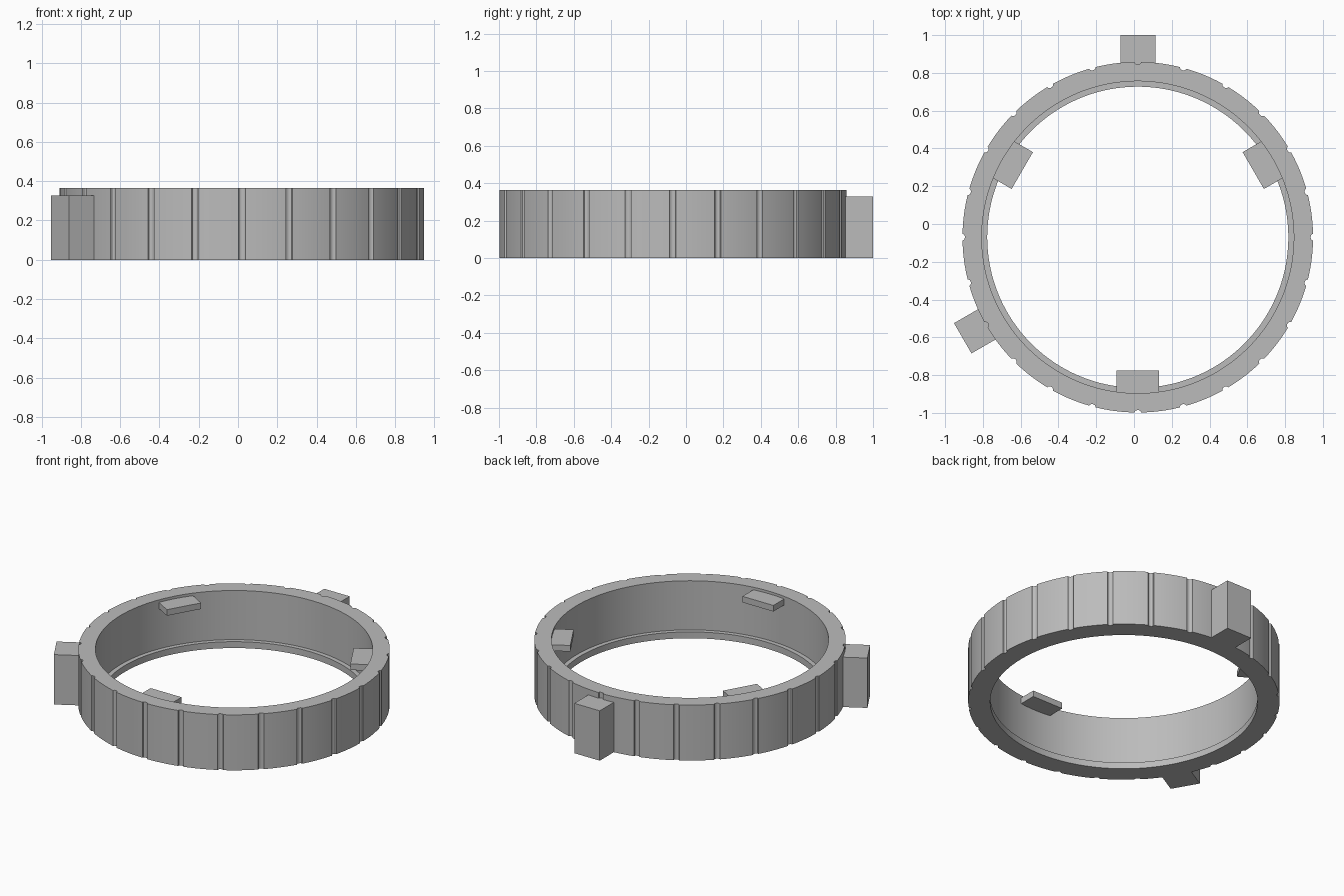
import bpy
import bmesh
from math import radians, cos, sin, sqrt
from mathutils import Matrix

if "Cube" in bpy.data.objects:
    bpy.data.objects.remove(bpy.data.objects["Cube"], do_unlink=True)

CENTER_X, CENTER_Y = 0.02, -0.07
OUTER, INNER, LIP = 0.928, 0.826, 0.797
HEIGHT, LEDGE = 0.365, 0.042
GROOVES = 24
GROOVE_HALF, GROOVE_DEPTH = 0.0175, 0.013

grey = bpy.data.materials.new("plain_grey")
grey.use_nodes = True
colour = (0.5, 0.5, 0.5, 1)
grey.diffuse_color = colour
grey.node_tree.nodes["Principled BSDF"].inputs["Base Color"].default_value = colour


def finish(name, bm):
    bmesh.ops.recalc_face_normals(bm, faces=bm.faces)
    mesh = bpy.data.meshes.new(name)
    bm.to_mesh(mesh)
    bm.free()
    mesh.materials.append(grey)
    obj = bpy.data.objects.new(name, mesh)
    obj.location = (CENTER_X, CENTER_Y, 0)
    bpy.context.collection.objects.link(obj)
    return obj


# Ring: a stepped cross-section swept round, with rounded grooves outside
def ring():
    bm = bmesh.new()
    step = radians(360 / GROOVES)
    half = GROOVE_HALF / OUTER
    groove = [(half * t, GROOVE_DEPTH * sqrt(1 - t * t))
              for t in (-1, -0.85, -0.5, 0, 0.5, 0.85, 1)]
    arc = [(half + (step - 2 * half) * i / 8, 0) for i in range(1, 8)]
    sections = []
    for g in range(GROOVES):
        for offset, depth in groove + arc:
            a = g * step + offset
            r = OUTER - depth
            profile = [(r, 0), (r, HEIGHT), (INNER, HEIGHT),
                       (INNER, LEDGE), (LIP, LEDGE), (LIP, 0)]
            sections.append([bm.verts.new((p * cos(a), p * sin(a), z))
                             for p, z in profile])
    for i, current in enumerate(sections):
        following = sections[(i + 1) % len(sections)]
        for j in range(len(current)):
            k = (j + 1) % len(current)
            bm.faces.new((current[j], following[j], following[k], current[k]))
    return finish("grooved_ring", bm)


# Radial block between two radii and two heights
def block(name, angle, r0, r1, width, z0, z1):
    bm = bmesh.new()
    place = (Matrix.Rotation(radians(angle), 4, "Z")
             @ Matrix.Translation(((r0 + r1) / 2, 0, (z0 + z1) / 2))
             @ Matrix.Diagonal((r1 - r0, width, z1 - z0, 1)))
    bmesh.ops.create_cube(bm, size=1, matrix=place)
    return finish(name, bm)


body = ring()
bpy.ops.object.select_all(action="DESELECT")
body.select_set(True)
bpy.context.view_layer.objects.active = body
bpy.ops.object.shade_smooth_by_angle(angle=radians(25))

# Outer posts
for name, angle in (("back_post", 90), ("right_post", 210)):
    block(name, angle, 0.88, 1.07, 0.185, 0, 0.328)

# Inner tabs just under the rim
for name, angle in (("left_tab", 30), ("right_tab", 150), ("front_tab", 270)):
    block(name, angle, 0.706, 0.85, 0.225, 0.308, 0.348)
